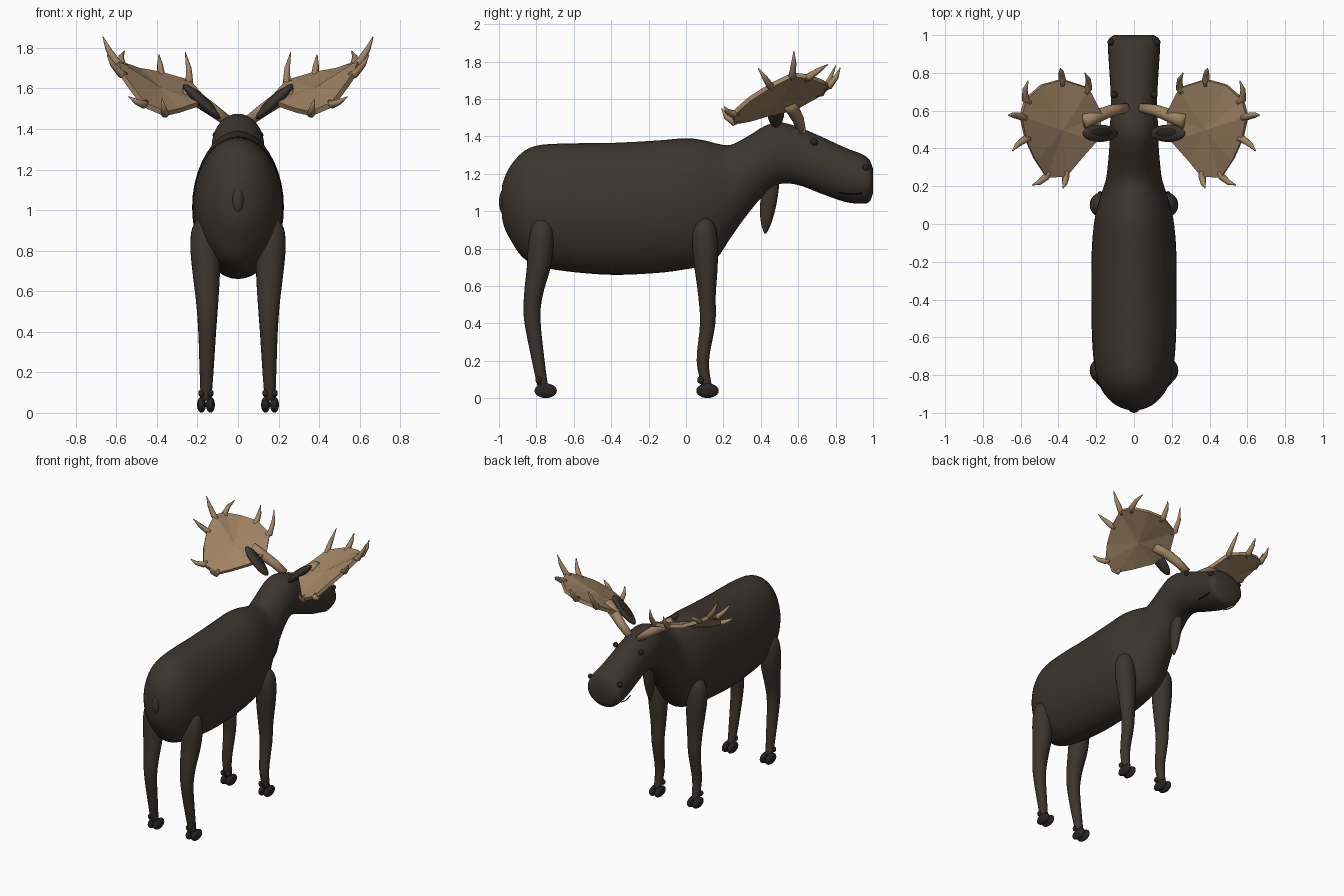
import bpy, bmesh, math
from mathutils import Vector

cube = bpy.data.objects.get("Cube")
if cube:
    bpy.data.objects.remove(cube, do_unlink=True)


def material(name, rgb):
    m = bpy.data.materials.new(name)
    m.use_nodes = True
    m.diffuse_color = (*rgb, 1)
    bsdf = m.node_tree.nodes["Principled BSDF"]
    bsdf.inputs["Base Color"].default_value = (*rgb, 1)
    bsdf.inputs["Roughness"].default_value = 0.9
    return m


FUR = material("dark brown fur", (0.045, 0.036, 0.028))
DARK = material("near black", (0.022, 0.018, 0.015))
ANTLER = material("tan antler", (0.36, 0.235, 0.13))


def finish(bm, name, mat, smooth=True):
    bmesh.ops.recalc_face_normals(bm, faces=bm.faces)
    mesh = bpy.data.meshes.new(name)
    bm.to_mesh(mesh)
    bm.free()
    mesh.materials.append(mat)
    obj = bpy.data.objects.new(name, mesh)
    bpy.context.scene.collection.objects.link(obj)
    for p in mesh.polygons:
        p.use_smooth = smooth
    return obj


def refine(rows, steps):
    """Catmull-Rom interpolation of profile rows."""
    rows = [Vector(r) for r in rows]
    out = []
    for i in range(len(rows) - 1):
        a, b, c = rows[max(i - 1, 0)], rows[i], rows[i + 1]
        d = rows[min(i + 2, len(rows) - 1)]
        for s in range(steps):
            t = s / steps
            out.append(b + (c - a) * (t / 2) + (a * 2 - b * 5 + c * 4 - d) * (t * t / 2)
                       + (b * 3 - a - c * 3 + d) * (t ** 3 / 2))
    return out + [rows[-1]]


def loft(name, rings, mat, sides=32):
    """Skin a list of (centre, u, v) ellipses."""
    bm = bmesh.new()
    loops = []
    for c, u, v in rings:
        angles = [math.tau * k / sides for k in range(sides)]
        loops.append([bm.verts.new(c + u * math.cos(a) + v * math.sin(a)) for a in angles])
    for a, b in zip(loops, loops[1:]):
        for k in range(sides):
            n = (k + 1) % sides
            bm.faces.new((a[k], a[n], b[n], b[k]))
    bm.faces.new(loops[0])
    bm.faces.new(loops[-1])
    return finish(bm, name, mat)


def tube(name, points, radii, mat, sides=12):
    """Tapered round tube along a path."""
    points = [Vector(p) for p in points]
    rings = []
    for i, (p, r) in enumerate(zip(points, radii)):
        d = points[min(i + 1, len(points) - 1)] - points[max(i - 1, 0)]
        u = d.orthogonal().normalized() if i == 0 else (u - d * (u.dot(d) / d.dot(d))).normalized()
        rings.append((p, u * r, d.normalized().cross(u) * r))
    return loft(name, rings, mat, sides)


def ellipsoid(name, loc, size, mat, tilt=0):
    bm = bmesh.new()
    bmesh.ops.create_uvsphere(bm, u_segments=20, v_segments=12, radius=1)
    bmesh.ops.scale(bm, vec=size, verts=bm.verts)
    obj = finish(bm, name, mat)
    obj.location = loc
    obj.rotation_euler.y = tilt
    return obj


# Trunk, neck and head: y, top z, bottom z, half width
TRUNK = [
    (-.985, 1.13, .97, .03), (-.97, 1.18, .91, .075), (-.94, 1.24, .85, .12),
    (-.88, 1.31, .76, .17), (-.8, 1.35, .71, .2), (-.65, 1.362, .68, .22),
    (-.4, 1.365, .66, .226), (-.15, 1.378, .67, .224), (0, 1.39, .69, .212),
    (.1, 1.378, .71, .192), (.17, 1.36, .755, .17), (.24, 1.355, .86, .148),
    (.33, 1.4, .985, .137), (.42, 1.455, 1.09, .13), (.5, 1.475, 1.145, .13),
    (.6, 1.45, 1.14, .122), (.72, 1.4, 1.095, .125), (.85, 1.34, 1.05, .133),
    (.94, 1.305, 1.04, .138), (.98, 1.275, 1.05, .132), (1, 1.225, 1.095, .105),
]
loft("body_and_head",
     [(Vector((0, y, (t + b) / 2)), Vector((w, 0, 0)), Vector((0, 0, (t - b) / 2)))
      for y, t, b, w in refine(TRUNK, 4)], FUR, 40)
ellipsoid("tail", (0, -.96, 1.05), (.035, .04, .08), FUR)

# Throat bell: z, y, half width, half depth
BELL = [(1.16, .45, .035, .05), (1.08, .445, .034, .046), (1, .435, .03, .04),
        (.93, .428, .02, .026), (.88, .424, .004, .005)]
loft("throat_bell",
     [(Vector((0, y, z)), Vector((a, 0, 0)), Vector((0, b, 0)))
      for z, y, a, b in refine(BELL, 4)], FUR, 16)

# Legs: z, x, y, half width, half depth
FRONT_LEG = [(.96, .165, .1, .02, .02), (.94, .166, .1, .045, .045), (.89, .167, .1, .064, .064),
             (.8, .163, .102, .071, .068), (.7, .157, .107, .068, .062), (.55, .152, .112, .055, .047),
             (.4, .152, .116, .044, .041), (.2, .155, .09, .034, .033), (.06, .158, .112, .026, .027)]
HIND_LEG = [(.96, .165, -.77, .02, .02), (.94, .166, -.77, .045, .045), (.89, .167, -.77, .064, .062),
            (.8, .163, -.778, .071, .068), (.7, .157, -.787, .068, .064), (.55, .152, -.816, .055, .05),
            (.42, .152, -.822, .044, .044), (.2, .155, -.79, .034, .034), (.06, .158, -.765, .026, .028)]

# Antler palm rim and tines (tine tip, rim index)
PALM = [(.2, .44, 1.52), (.17, .58, 1.55), (.24, .72, 1.63), (.38, .765, 1.67),
        (.49, .735, 1.69), (.575, .66, 1.72), (.6, .57, 1.73), (.575, .45, 1.67),
        (.525, .34, 1.6), (.465, .25, 1.52), (.36, .255, 1.475), (.29, .34, 1.49)]
PALM_CENTRE = Vector((.38, .5, 1.59))
TINES = [(2, (.26, .8, 1.778)), (3, (.39, .825, 1.768)), (5, (.56, .76, 1.785)),
         (6, (.667, .577, 1.857)), (7, (.645, .386, 1.765)), (9, (.54, .206, 1.56)),
         (10, (.376, .19, 1.55))]

for s, side in ((1, "left"), (-1, "right")):
    flip = lambda p: Vector((p[0] * s, p[1], p[2]))

    for part, rows, hoof_y in (("front", FRONT_LEG, .115), ("hind", HIND_LEG, -.75)):
        loft(f"{part}_leg_{side}",
             [(Vector((x * s, y, z)), Vector((a, 0, 0)), Vector((0, b, 0)))
              for z, x, y, a, b in refine(rows, 4)], FUR, 24)
        for n, x in (("outer", .18), ("inner", .136)):
            ellipsoid(f"{part}_{n}_hoof_{side}", (x * s, hoof_y, .04), (.022, .06, .039), DARK)
            ellipsoid(f"{part}_{n}_dewclaw_{side}", (x * s, hoof_y - .037, .097), (.016, .018, .02), DARK)

    # Face details
    ellipsoid(f"eye_{side}", (.106 * s, .685, 1.37), (.019, .019, .019), DARK)
    ellipsoid(f"nostril_{side}", (.122 * s, .962, 1.235), (.018, .018, .018), DARK)
    tube(f"mouth_line_{side}", [flip(p) for p in
         ((.112, .82, 1.1), (.118, .86, 1.092), (.12, .9, 1.09), (.118, .94, 1.096))],
         (.003, .004, .004, .003), DARK, 8)

    # Ears, with a darker hollow on the upper side
    ellipsoid(f"ear_{side}", (.18 * s, .48, 1.535), (.125, .046, .026), FUR, -.75 * s)
    ellipsoid(f"ear_hollow_{side}", (.167 * s, .485, 1.549), (.075, .024, .012), DARK, -.75 * s)

    # Antler beam
    tube(f"antler_beam_{side}", [flip(p) for p in
         ((.04, .615, 1.43), (.12, .6, 1.49), (.2, .57, 1.545), (.27, .545, 1.585))],
         (.026, .031, .036, .041), ANTLER, 16)

    # Palm: fan of flat faces given thickness
    bm = bmesh.new()
    rim = [bm.verts.new(flip(p)) for p in PALM]
    hub = bm.verts.new(flip(PALM_CENTRE))
    for k in range(len(rim)):
        bm.faces.new((hub, rim[k], rim[(k + 1) % len(rim)]))
    palm = finish(bm, f"antler_palm_{side}", ANTLER, False)
    solid = palm.modifiers.new("thickness", "SOLIDIFY")
    solid.thickness = .026
    solid.offset = 0

    # Tines sweep outward, then curl up
    for i, (k, tip) in enumerate(TINES):
        root, tip = Vector(PALM[k]), Vector(tip)
        start = root.lerp(PALM_CENTRE, .12)
        mid = root.lerp(tip, .45) + (root - PALM_CENTRE).normalized() * .012
        tube(f"antler_tine_{i + 1}_{side}", [flip(p) for p in (start, root, mid, tip)],
             (.017, .02, .014, .002), ANTLER, 10)
